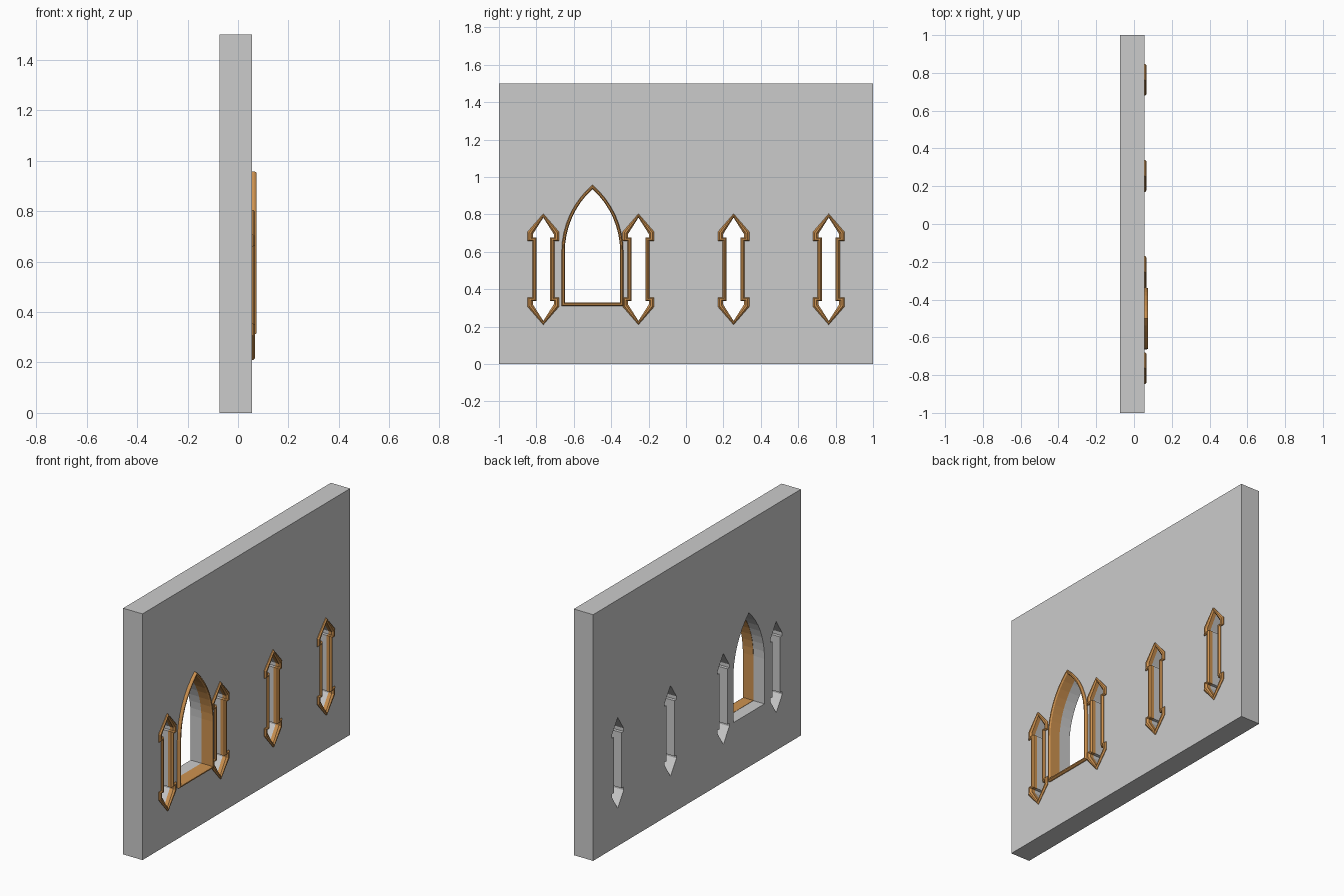
import bpy, bmesh, math
from mathutils import Matrix

if "Cube" in bpy.data.objects:
    bpy.data.objects.remove(bpy.data.objects["Cube"])

WALL_BACK, WALL_FRONT = -0.074, 0.056

wood = bpy.data.materials.new("wood")
wood.diffuse_color = (0.62, 0.29, 0.08, 1)
wood.use_nodes = True
wood.node_tree.nodes["Principled BSDF"].inputs["Base Color"].default_value = wood.diffuse_color


def arch(half, bottom, spring, apex, steps=8):
    """Pointed arch outline in (y, z) about y = 0."""
    rise = apex - spring
    radius = (rise ** 2 + half ** 2) / (2 * half)
    end = math.asin(rise / radius)
    right = [(half, bottom)]
    for i in range(steps):
        a = end * i / steps
        right.append((half - radius + radius * math.cos(a), spring + radius * math.sin(a)))
    return right + [(0, apex)] + [(-y, z) for y, z in reversed(right)]


def arrow(tip, wing, wing_top, wing_low, shaft):
    """Double-headed arrow outline; heights are measured from its centre."""
    q = [(shaft, wing_low), (wing, wing_low), (wing, wing_top)]
    top = q + [(0, tip)] + [(-y, z) for y, z in reversed(q)]
    return top + [(-y, -z) for y, z in top]


def blend(inner, outer, t, cy, cz):
    return [(a[0] + (b[0] - a[0]) * t + cy, a[1] + (b[1] - a[1]) * t + cz)
            for a, b in zip(inner, outer)]


def frame(name, inner, outer, section, cy, cz):
    """Sweep a closed section of (blend, x) around an opening."""
    bm = bmesh.new()
    loops = [[bm.verts.new((x, y, z)) for y, z in blend(inner, outer, t, cy, cz)]
             for t, x in section]
    n = len(inner)
    for k, a in enumerate(loops):
        b = loops[(k + 1) % len(loops)]
        for i in range(n):
            j = (i + 1) % n
            bm.faces.new((a[i], a[j], b[j], b[i]))
    bmesh.ops.recalc_face_normals(bm, faces=bm.faces)
    me = bpy.data.meshes.new(name)
    bm.to_mesh(me)
    bm.free()
    me.materials.append(wood)
    bpy.context.collection.objects.link(bpy.data.objects.new(name, me))


holes = []

# arched window frame, lining the front half of the opening
a_in = arch(0.148, 0.328, 0.60, 0.936)
a_out = arch(0.165, 0.311, 0.60, 0.958)
frame("arched_window_frame", a_in, a_out,
      [(1, 0.05), (1, 0.066), (0.7, 0.074), (0.3, 0.074), (0, 0.066),
       (0, 0.0), (0.5, 0.0), (0.5, 0.05)], -0.5, 0)
holes.append(blend(a_in, a_out, 0.1, -0.5, 0))

# four arrow-slit frames
s_in = arrow(0.276, 0.056, 0.188, 0.170, 0.037)
s_out = arrow(0.297, 0.084, 0.200, 0.152, 0.059)
for i in range(4):
    cy = -0.763 + i * 0.5087
    frame(f"arrow_slit_frame_{i + 1}", s_in, s_out,
          [(1, 0.05), (1, 0.060), (0.7, 0.067), (0.35, 0.067), (0, 0.058),
           (0, 0.035), (0.3, 0.035), (0.3, 0.05)], cy, 0.507)
    holes.append(blend(s_in, s_out, 0.04, cy, 0.507))

# wall slab: filled outline with openings, extruded through its thickness
cu = bpy.data.curves.new("wall_outline", 'CURVE')
cu.dimensions = '2D'
cu.fill_mode = 'BOTH'
cu.extrude = (WALL_FRONT - WALL_BACK) / 2
for pts in [[(-1, 0), (1, 0), (1, 1.5), (-1, 1.5)]] + holes:
    sp = cu.splines.new('POLY')
    sp.points.add(len(pts) - 1)
    for p, (y, z) in zip(sp.points, pts):
        p.co = (y, z, 0, 1)
    sp.use_cyclic_u = True
tmp = bpy.data.objects.new("wall_outline", cu)
bpy.context.collection.objects.link(tmp)
dg = bpy.context.evaluated_depsgraph_get()
me = bpy.data.meshes.new_from_object(tmp.evaluated_get(dg))
bpy.data.objects.remove(tmp)
me.transform(Matrix(((0, 0, 1, (WALL_FRONT + WALL_BACK) / 2),
                     (1, 0, 0, 0), (0, 1, 0, 0), (0, 0, 0, 1))))
bm = bmesh.new()
bm.from_mesh(me)
bmesh.ops.remove_doubles(bm, verts=bm.verts, dist=1e-5)
bmesh.ops.recalc_face_normals(bm, faces=bm.faces)
for f in bm.faces:
    f.smooth = False
bm.to_mesh(me)
bm.free()
me.name = "wall"
bpy.context.collection.objects.link(bpy.data.objects.new("wall", me))
